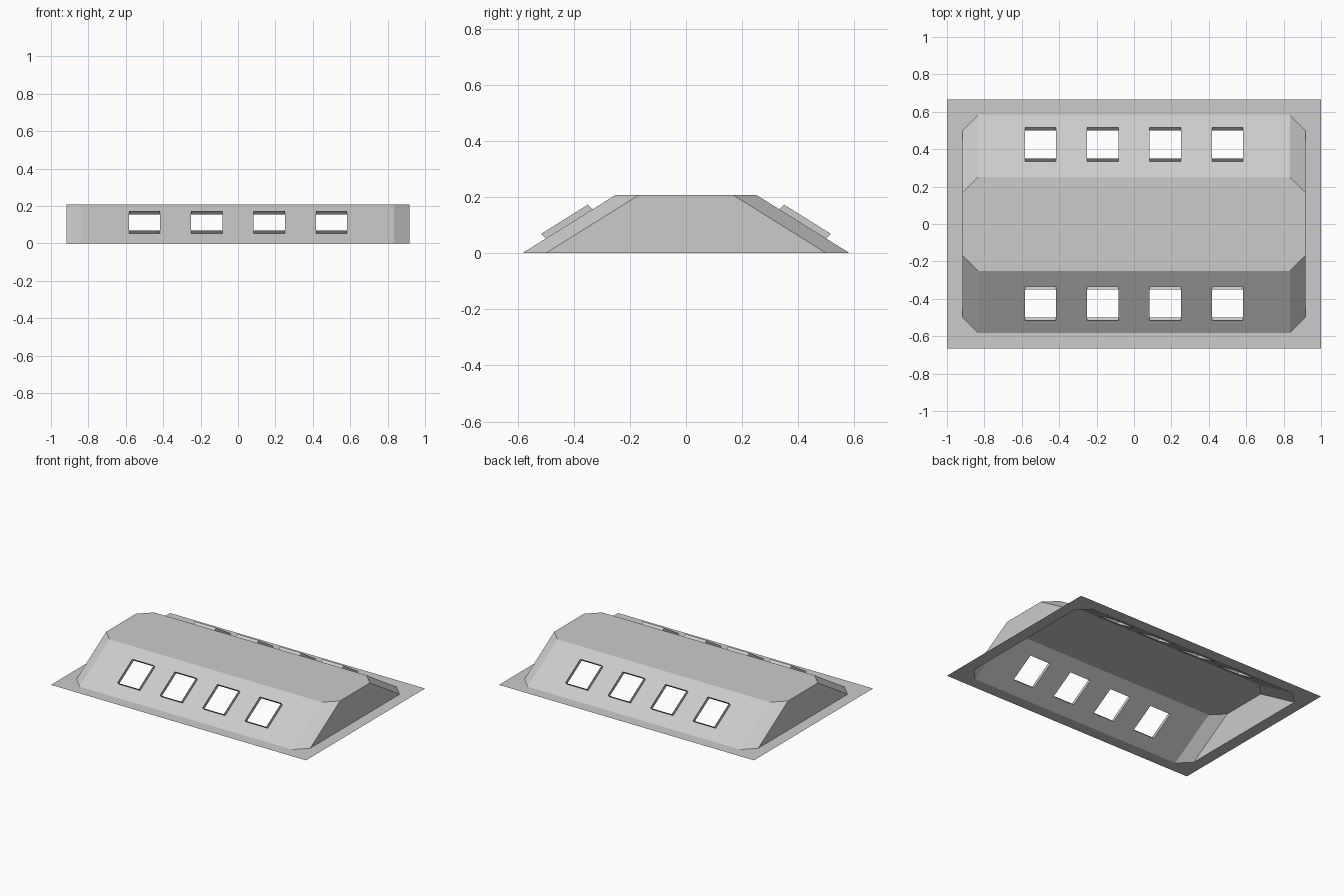
import bpy
import bmesh
from mathutils import Vector

if "Cube" in bpy.data.objects:
    bpy.data.objects.remove(bpy.data.objects["Cube"])

H = 0.208                                    # roof height
XS = [0, 1/12, 0.25, 5/12, 7/12, 10/12]      # slope columns (half length)
TS = [0, 0.25, 0.75, 1]                      # slope rows, bottom to top
XE, Y0, Y1 = 11/12, 7/12, 0.25               # end plane, slope foot, slope top
C = 1/12                                     # corner cut
OPEN = (1, 3)                                # columns holding windows


def slope(x, t, inset=0):
    return Vector((x, Y0 + (Y1 - Y0) * t - inset, H * t))


def quarter(name, faces):
    """Build one quarter and mirror it across x and y."""
    bm = bmesh.new()
    for f in faces:
        bm.faces.new([bm.verts.new(p) for p in f])
    bmesh.ops.remove_doubles(bm, verts=bm.verts, dist=1e-4)
    me = bpy.data.meshes.new(name)
    bm.to_mesh(me)
    bm.free()
    ob = bpy.data.objects.new(name, me)
    bpy.context.collection.objects.link(ob)
    mod = ob.modifiers.new("mirror", 'MIRROR')
    mod.use_axis = (True, True, False)
    mod.merge_threshold = 0.0005
    return ob


# Hollow roof shell: sloped side with window openings
shell = []
for i in range(len(XS) - 1):
    for j in range(len(TS) - 1):
        if i in OPEN and j == 1:
            continue
        a, b, s, t = XS[i], XS[i + 1], TS[j], TS[j + 1]
        shell.append([slope(a, s), slope(a, t), slope(b, t), slope(b, s)])

# Chamfered corner, upright end (its chamfer edge matches the slope rows), flat top
for s, t in zip(TS, TS[1:]):
    shell.append([slope(XS[-1], s), slope(XS[-1], t), slope(XE, t, C), slope(XE, s, C)])
shell.append([slope(XE, t, C) for t in TS] + [Vector((XE, 0, H)), Vector((XE, 0, 0))])
shell.append([Vector((0, 0, H)), Vector((XE, 0, H)), slope(XE, 1, C)]
             + [slope(x, 1) for x in reversed(XS)])
quarter("roof_shell", shell)

# Raised open window frames
out = Vector((0, 1/60, 1/60))
frames = []
for i in OPEN:
    rim = [slope(XS[i], 0.25), slope(XS[i], 0.75), slope(XS[i + 1], 0.75), slope(XS[i + 1], 0.25)]
    for k in range(4):
        p, q = rim[k], rim[(k + 1) % 4]
        frames.append([p, q, q + out, p + out])
quarter("window_frames", frames)

# Flat flange around the foot of the shell
xc, yc, W = XS[-1], Y0 - C, 2/3
quarter("base_flange", [
    [(0, Y0, 0), (xc, Y0, 0), (1, W, 0), (0, W, 0)],
    [(xc, Y0, 0), (XE, yc, 0), (1, W, 0)],
    [(XE, yc, 0), (XE, 0, 0), (1, 0, 0), (1, W, 0)],
])
